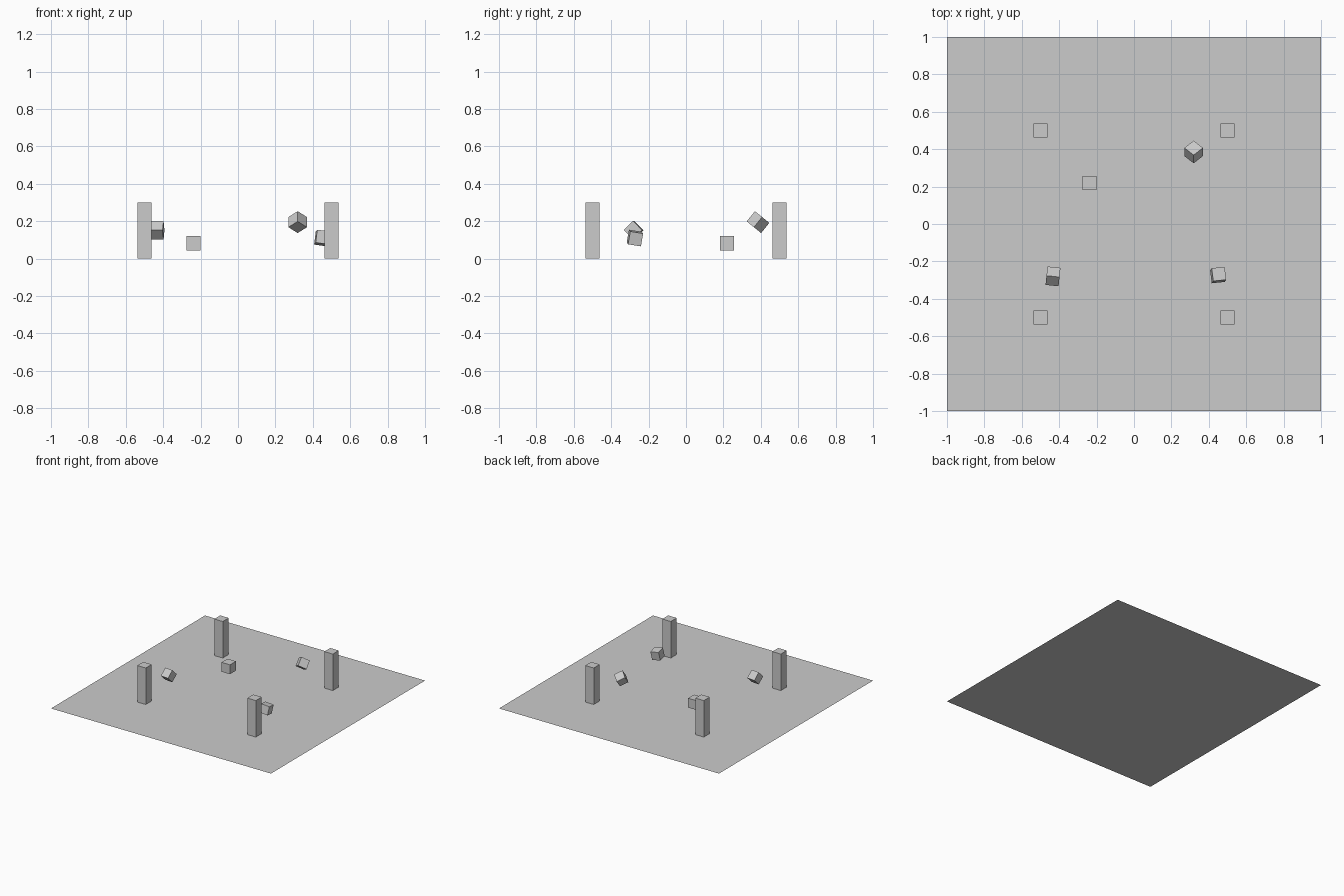
import bpy, bmesh
from math import radians
from mathutils import Matrix

if "Cube" in bpy.data.objects:
    bpy.data.objects.remove(bpy.data.objects["Cube"])


def rot(axis, deg):
    return Matrix.Rotation(radians(deg), 4, axis)


def box(name, center, size, rotation=Matrix.Identity(4)):
    bm = bmesh.new()
    bmesh.ops.create_cube(bm, size=1, matrix=rotation @ Matrix.Diagonal((*size, 1)))
    mesh = bpy.data.meshes.new(name)
    bm.to_mesh(mesh)
    bm.free()
    obj = bpy.data.objects.new(name, mesh)
    obj.location = center
    bpy.context.collection.objects.link(obj)
    return obj


# Flat square floor
bpy.ops.mesh.primitive_plane_add(size=2, location=(0, 0, 0))
bpy.context.object.name = "floor"

# Four corner posts
for sx, side in ((-1, "left"), (1, "right")):
    for sy, end in ((-1, "front"), (1, "back")):
        box(f"post_{end}_{side}", (sx * 0.5, sy * 0.5, 0.15), (0.077, 0.077, 0.3))

# Upright cube hovering over the floor
box("level_cube", (-0.238, 0.219, 0.083), (0.077,) * 3)

# Tumbling cubes
tumbling = [
    ("tumbling_cube_back", (0.319, 0.385, 0.195), rot('X', -39) @ rot('Z', 45)),
    ("tumbling_cube_left", (-0.433, -0.28, 0.152), rot('Z', -6) @ rot('X', 45)),
    ("tumbling_cube_right", (0.45, -0.273, 0.11), rot('Z', 6) @ rot('Y', 8) @ rot('X', -9)),
]
for name, center, rotation in tumbling:
    box(name, center, (0.07,) * 3, rotation)
